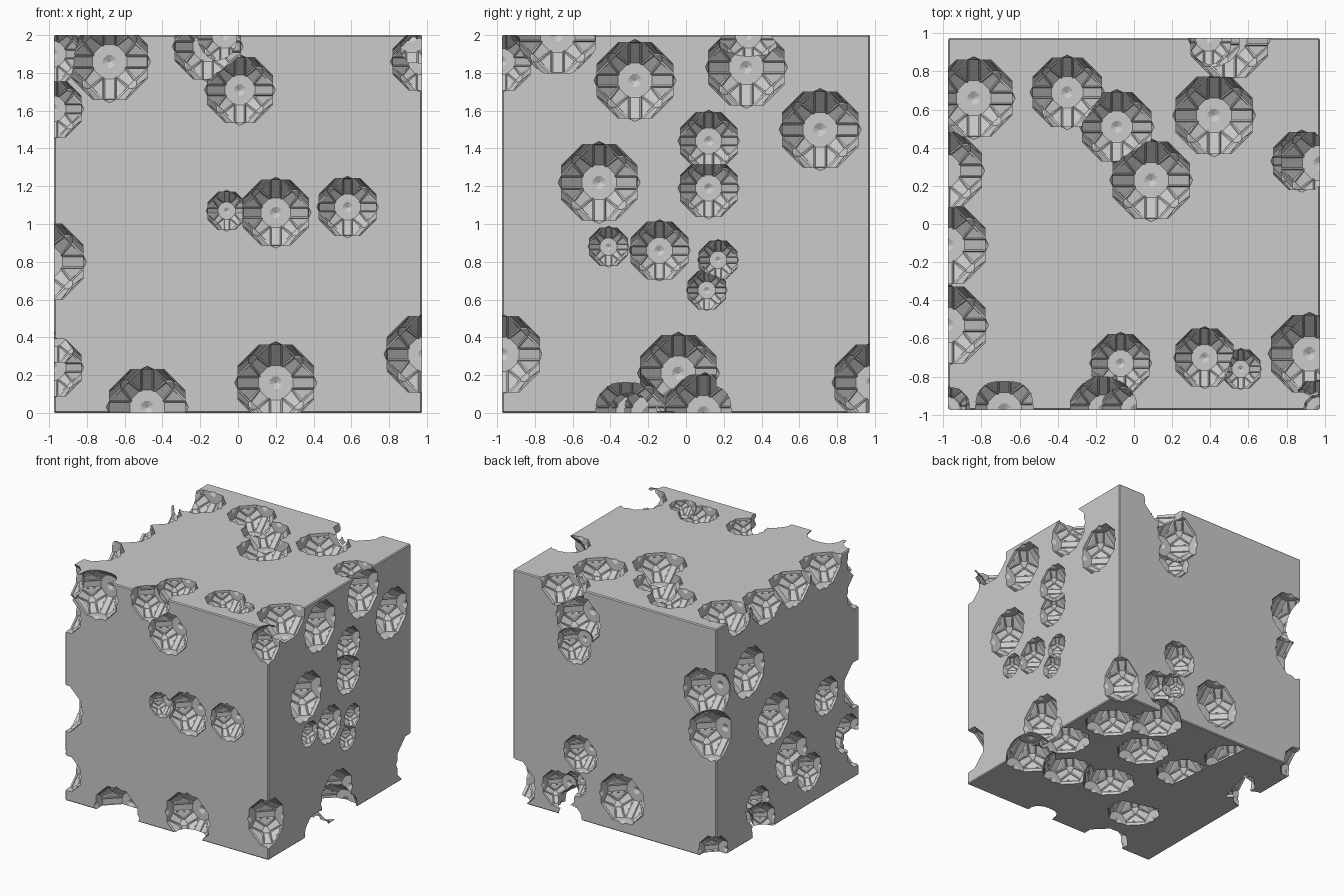
import bpy
import bmesh
import random
from itertools import permutations, product
from mathutils import Vector

old = bpy.data.objects.get("Cube")
if old:
    bpy.data.objects.remove(old, do_unlink=True)

HALF = 0.975
LARGE, MEDIUM, SMALL = .2, .15, .1

# Single grey material
grey = bpy.data.materials.new("stone_grey")
grey.use_nodes = True
grey.diffuse_color = (.6, .6, .6, 1)
grey.node_tree.nodes["Principled BSDF"].inputs["Base Color"].default_value = grey.diffuse_color


def to_mesh(name, bm):
    mesh = bpy.data.meshes.new(name)
    bm.to_mesh(mesh)
    bm.free()
    mesh.materials.append(grey)
    return mesh


# Placing a flat (u, v) position on each side of the block
def on_front(u, v): return Vector((u, -HALF, v))
def on_back(u, v): return Vector((u, HALF, v))
def on_right(u, v): return Vector((HALF, u, v))
def on_left(u, v): return Vector((-HALF, u, v))
def on_top(u, v): return Vector((u, v, 2))
def on_bottom(u, v): return Vector((u, v, 0))


# One pit shape: faceted ball, octagonal along every axis, with stepped panels
def make_pit_shape():
    bm = bmesh.new()
    points = set(permutations((1, .41, .16))) | set(permutations((.67, .67, .49)))
    for point, signs in product(sorted(points), product((-1, 1), repeat=3)):
        bm.verts.new([p * s for p, s in zip(point, signs)])
    bmesh.ops.convex_hull(bm, input=bm.verts[:])
    bmesh.ops.dissolve_limit(bm, angle_limit=.02, verts=bm.verts[:], edges=bm.edges[:])
    bmesh.ops.recalc_face_normals(bm, faces=bm.faces[:])
    poles = [f for f in bm.faces if max(abs(c) for c in f.normal) > .99]
    sides = [f for f in bm.faces if f not in poles and f.calc_area() > .08]
    # shallow recessed panels on the larger side facets
    bmesh.ops.inset_individual(bm, faces=sides, thickness=.05, depth=.03)
    # tiny pointed dimple at the middle of each end facet
    bmesh.ops.inset_individual(bm, faces=poles, thickness=.26, depth=0)
    bmesh.ops.poke(bm, faces=poles, offset=.09)
    bmesh.ops.triangulate(bm, faces=bm.faces[:])
    return to_mesh("pit_shape", bm)


pit_shape = make_pit_shape()
cutters = bpy.data.collections.new("pit_cutters")
bpy.context.scene.collection.children.link(cutters)


def add_pits(place, radius, spots):
    for u, v in spots:
        cutter = bpy.data.objects.new("pit_cutter", pit_shape)
        cutter.location = place(u, v)
        cutter.scale = (radius, radius, radius)
        cutter.hide_render = True
        cutters.objects.link(cutter)


# Underside pits: an even random scatter that keeps its spacing
def scatter(count, spacing):
    rng = random.Random(4)
    spots = []
    for attempt in range(count * 100):
        spot = Vector((rng.uniform(-.75, .85), rng.uniform(-.6, .85)))
        if len(spots) < count and all((spot - s).length > spacing for s in spots):
            spots.append(spot)
    return spots


# Front pits
add_pits(on_front, LARGE, [(-.68, 1.86), (.2, .16), (-.48, .03), (-1.02, .8), (.99, .31)])
add_pits(on_front, MEDIUM * 1.15, [(-.16, 1.94), (.01, 1.71), (.2, 1.06)])
add_pits(on_front, MEDIUM, [(.58, 1.09), (-.98, .24), (-.98, 1.61), (-.98, 1.9), (.97, 1.86)])
add_pits(on_front, SMALL, [(-.06, 1.07)])

# Right-hand side pits
add_pits(on_right, LARGE, [(-.27, 1.76), (.32, 1.83), (.71, 1.5), (-.46, 1.22),
                           (-.04, .21), (.99, .16)])
add_pits(on_right, MEDIUM, [(.12, 1.44), (.12, 1.19), (-.14, .86)])
add_pits(on_right, SMALL, [(-.41, .88), (.17, .81), (.11, .65)])

# Top pits
add_pits(on_top, LARGE, [(-.84, .66), (.09, .23), (.42, .57), (.5, .97), (.92, -.68),
                         (-1, .28), (-.98, -.11), (-.98, -.53)])
add_pits(on_top, MEDIUM * 1.2, [(-.35, .69), (-.09, .51)])
add_pits(on_top, MEDIUM, [(.88, .33), (-.07, -.73), (.37, -.7)])
add_pits(on_top, SMALL, [(.56, -.76)])

# Back pits
add_pits(on_back, LARGE, [(.35, 1.73), (-.87, 1.42), (-.92, 1.06), (-.07, .29)])
add_pits(on_back, MEDIUM, [(.39, 1.5), (.33, .57), (.54, .21), (-.96, .04)])
add_pits(on_back, SMALL, [(.38, .3)])

# Left-hand side pits
add_pits(on_left, LARGE, [(.53, 1.46), (.19, .93), (-.05, .5)])
add_pits(on_left, MEDIUM, [(-.53, .85), (-.3, .28), (-.81, .42), (.41, .26), (.33, .08)])

add_pits(on_bottom, LARGE, scatter(12, .34))

# Block with finely chamfered edges
bm = bmesh.new()
bmesh.ops.create_cube(bm, size=2)
for vert in bm.verts:
    vert.co = (vert.co.x * HALF, vert.co.y * HALF, vert.co.z + 1)
bmesh.ops.bevel(bm, geom=bm.edges[:], offset=.008, segments=1, affect='EDGES')
block = bpy.data.objects.new("pitted_block", to_mesh("pitted_block", bm))
bpy.context.collection.objects.link(block)

# Carve the pits, with the slower solver only if the fast one leaves the block whole
carve = block.modifiers.new("carve_pits", 'BOOLEAN')
carve.operation = 'DIFFERENCE'
carve.operand_type = 'COLLECTION'
carve.collection = cutters
for solver in ('MANIFOLD', 'EXACT'):
    carve.solver = solver
    view = bpy.context.evaluated_depsgraph_get()
    if len(block.evaluated_get(view).data.polygons) > 100:
        break
bpy.context.view_layer.objects.active = block
bpy.ops.object.modifier_apply(modifier=carve.name)

# Clear away the cutters
for cutter in cutters.objects[:]:
    bpy.data.objects.remove(cutter, do_unlink=True)
bpy.data.collections.remove(cutters)
bpy.data.meshes.remove(pit_shape)
